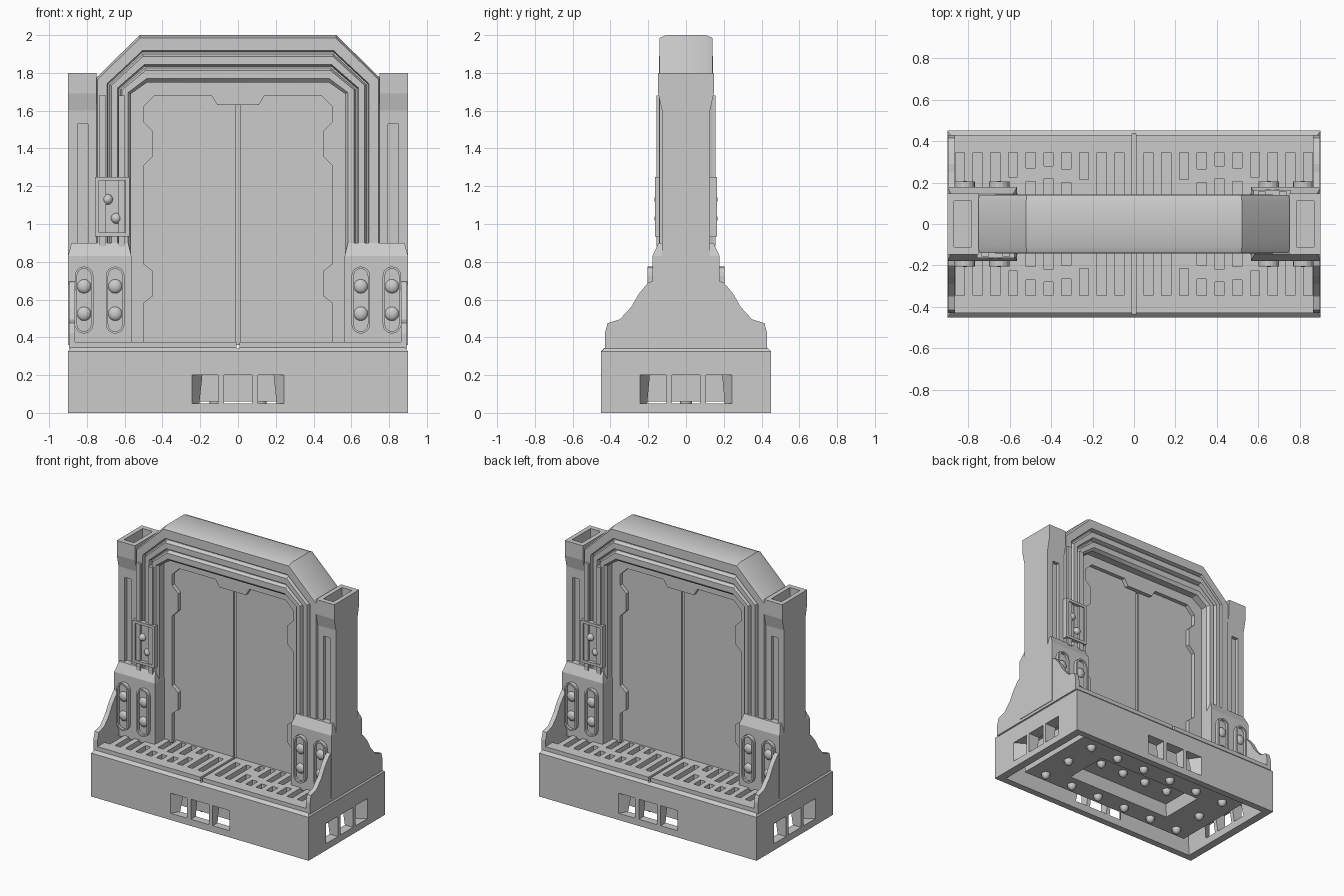
import bpy, bmesh, math
from mathutils import Vector

if "Cube" in bpy.data.objects:
    bpy.data.objects.remove(bpy.data.objects["Cube"])


def finish(name, bm, smooth=False):
    bmesh.ops.recalc_face_normals(bm, faces=bm.faces)
    me = bpy.data.meshes.new(name)
    bm.to_mesh(me)
    bm.free()
    ob = bpy.data.objects.new(name, me)
    bpy.context.collection.objects.link(ob)
    if smooth:
        bpy.ops.object.select_all(action='DESELECT')
        ob.select_set(True)
        bpy.context.view_layer.objects.active = ob
        bpy.ops.object.shade_smooth_by_angle(angle=math.radians(30))
    return ob


def at(p, axis, d):
    v = [p[0], p[1]]
    v.insert('xyz'.index(axis), d)
    return Vector(v)


def bridge(bm, loops):
    """Join successive vertex loops with quads and cap both ends."""
    n = len(loops[0])
    for a, b in zip(loops, loops[1:]):
        for i in range(n):
            j = (i + 1) % n
            bm.faces.new((a[i], a[j], b[j], b[i]))
    return bm.faces.new(loops[0]), bm.faces.new(loops[-1])


def prism(name, pts, axis, d0, d1, inset=0, sink=0, bm=None):
    """Extrude an outline from d0 to d1; optionally sink an inset panel in the d1 face."""
    own = bm is None
    bm = bmesh.new() if own else bm
    loops = [[bm.verts.new(at(p, axis, d)) for p in pts] for d in (d0, d1)]
    cap = bridge(bm, loops)[1]
    bmesh.ops.recalc_face_normals(bm, faces=bm.faces)
    if inset:
        bmesh.ops.inset_region(bm, faces=[cap], thickness=inset)
        step = at((0, 0), axis, -math.copysign(sink, d1 - d0))
        geo = bmesh.ops.extrude_face_region(bm, geom=[cap])['geom']
        bmesh.ops.translate(bm, vec=step, verts=[g for g in geo if isinstance(g, bmesh.types.BMVert)])
        if cap.is_valid:
            bm.faces.remove(cap)
    return finish(name, bm) if own else None


def rect(x0, x1, y0, y1):
    return [(x0, y0), (x1, y0), (x1, y1), (x0, y1)]


def loft(name, rings, cx=0, cy=0):
    """Stack of rectangles (half x, half y, z)."""
    bm = bmesh.new()
    loops = [[bm.verts.new((cx + sx * hx, cy + sy * hy, z))
              for sx, sy in ((-1, -1), (1, -1), (1, 1), (-1, 1))] for hx, hy, z in rings]
    bridge(bm, loops)
    return finish(name, bm)


def cut(ob, bm):
    cutter = finish('cutter', bm)
    cutter.hide_render = True
    m = ob.modifiers.new('cut', 'BOOLEAN')
    m.operation, m.solver, m.object = 'DIFFERENCE', 'EXACT', cutter
    bpy.context.view_layer.objects.active = ob
    bpy.ops.object.modifier_apply(modifier='cut')
    bpy.data.objects.remove(cutter)


def ball(name, loc, r, squash=(1, 1, 1)):
    bm = bmesh.new()
    bmesh.ops.create_uvsphere(bm, u_segments=16, v_segments=10, radius=r)
    bmesh.ops.scale(bm, vec=squash, verts=bm.verts)
    bmesh.ops.translate(bm, vec=loc, verts=bm.verts)
    return finish(name, bm, True)


# Base plinth: hollow shell open at the bottom
base = loft('base', [(.80, .36, .25), (.84, .40, 0), (.9, .45, 0), (.9, .45, .25),
                     (.9, .45, .325), (.885, .43, .345), (.885, .43, .375)])

# Windows on all four sides, splayed outwards
c = bmesh.new()
for s in (-1, 1):
    for axis, edge, wall in (('y', .46, .34), ('x', .91, .77)):
        def plan(a, d):
            return (a, d * s) if axis == 'y' else (d * s, a)
        prism('', [plan(-.075, wall), plan(.075, wall), plan(.075, edge), plan(-.075, edge)], 'z', .05, .2, bm=c)
        for t in (-1, 1):
            prism('', [plan(.105 * t, wall), plan(.17 * t, wall), plan(.25 * t, edge), plan(.105 * t, edge)],
                  'z', .05, .2, bm=c)
cut(base, c)

# Deck slots, interrupted by a plain ring on each half, and the centre seam
c = bmesh.new()
prism('', rect(-.009, .009, -.5, .5), 'z', .34, .5, bm=c)
for s in (-1, 1):
    for i in range(10):
        x = .07 + .0855 * i
        dx = abs(x - .42)
        spans = []
        if dx < .21:
            spans.append((.05, math.sqrt(.22 ** 2 - dx ** 2)))
        spans.append((math.sqrt(.28 ** 2 - dx ** 2) if dx < .275 else .1, .345))
        for a, b in spans:
            for t in (-1, 1):
                if b - a > .03:
                    xs, ys = sorted((s * (x - .022), s * (x + .022))), sorted((t * a, t * b))
                    prism('', rect(*xs, *ys), 'z', .34, .42, bm=c)
cut(base, c)

# Underside: inner tray with a sunken centre, and rows of studs
loft('underside_tray', [(.73, .325, .26), (.73, .325, .06), (.44, .17, .06), (.42, .15, .15)])
for s in (-1, 1):
    for x in (-.6, -.36, -.12, .12, .36, .6):
        ball('underside_stud', (x, s * .25, .06), .032, (1, 1, 1.3))
    ball('underside_stud', (s * .6, 0, .06), .032, (1, 1, 1.3))
for x in (-.3, -.1, .1, .3):
    ball('underside_stud', (x, 0, .15), .032, (1, 1, 1.3))

# Doorway arch: ribbed section swept along a chamfered outline
outer = [(.755, .36), (.755, 1.77), (.52, 2.0)]
inner = [(.566, .36), (.566, 1.69), (.48, 1.75)]
half = [(0, .105), (.06, .14), (.33, .14), (.36, .115), (.40, .115), (.45, .143), (.62, .143),
        (.66, .115), (.70, .115), (.75, .14), (.92, .14), (1, .12)]
section = half + [(s, -y) for s, y in reversed(half)]
bm = bmesh.new()
loops = []
for i, m in [(0, 1), (1, 1), (2, 1), (2, -1), (1, -1), (0, -1)]:
    o, n = outer[i], inner[i]
    loops.append([bm.verts.new((m * (o[0] + (n[0] - o[0]) * s), y, o[1] + (n[1] - o[1]) * s))
                  for s, y in section])
bridge(bm, loops)
finish('door_arch', bm, True)

# Notched border inside the arch, with the lock housing at top centre
notch = [(.5, .36), (.5, .58), (.45, .62), (.45, .75), (.5, .79), (.5, 1.31), (.45, 1.36), (.45, 1.49),
         (.5, 1.54), (.5, 1.62), (.44, 1.68), (.14, 1.68), (.11, 1.63)]
rim = [(.58, .36), (.58, 1.70), (.5, 1.77)]
outline = rim + [(-x, z) for x, z in reversed(rim)] + [(-x, z) for x, z in notch] + notch[::-1]
prism('door_border', outline, 'y', -.065, .065)

# Sliding door leaves and the seam strip
for s in (-1, 1):
    prism('door_leaf', rect(s * .012, s * .57, .36, 1.74), 'y', -.035, .035)
prism('door_seam', rect(-.013, .013, .36, 1.74), 'y', -.022, .022)


def pill(cx, z0, z1, r, n=8):
    arc = [math.pi * i / n for i in range(n + 1)]
    return ([(cx + r * math.cos(a), z1 - r + r * math.sin(a)) for a in arc] +
            [(cx - r * math.cos(a), z0 + r - r * math.sin(a)) for a in arc])


# Side columns, lower housings, gusset plates and lamp clusters
gusset = [(.43, .34), (.43, .42), (.415, .475), (.35, .495), (.29, .56), (.25, .63), (.20, .69), (.1, .72)]
for s in (-1, 1):
    col = loft('side_column', [(.075, .127, .36), (.075, .127, 1.6), (.075, .147, 1.69), (.075, .147, 1.8),
                               (.042, .11, 1.8), (.042, .11, 1.55)], s * .825)
    c = bmesh.new()
    for t in (-1, 1):
        prism('', rect(s * .822 - .027, s * .822 + .027, .8, 1.53), 'y', t * .1, t * .2, bm=c)
    cut(col, c)
    loft('lower_housing', [(.168, .178, .36), (.168, .178, .83), (.15, .145, .9)], s * .732)
    prism('gusset_plate', gusset + [(-y, z) for y, z in reversed(gusset)], 'x', s * .862, s * .896)
    for t in (-1, 1):
        for x in (.815, .65):
            prism('lamp_mount', pill(s * x, .42, .775, .049), 'y', t * .17, t * .205, .012, .02)
            for z in (.525, .67):
                ball('lamp', (s * x, t * .185, z), .037, (1, .6, 1))

# Control panel and conduits: front left and, turned half round, back
for s in (-1, 1):
    prism('control_panel', rect(s * -.575, s * -.757, .935, 1.25), 'y', s * -.1, s * -.165, .028, .025)
    for x, z in ((-.69, 1.13), (-.645, 1.03)):
        ball('panel_knob', (s * x, s * -.14, z), .028)
    for x in (-.718, -.615):
        prism('conduit', rect(s * (x - .018), s * (x + .018), .88, 1.68), 'y', s * -.1, s * -.157)
